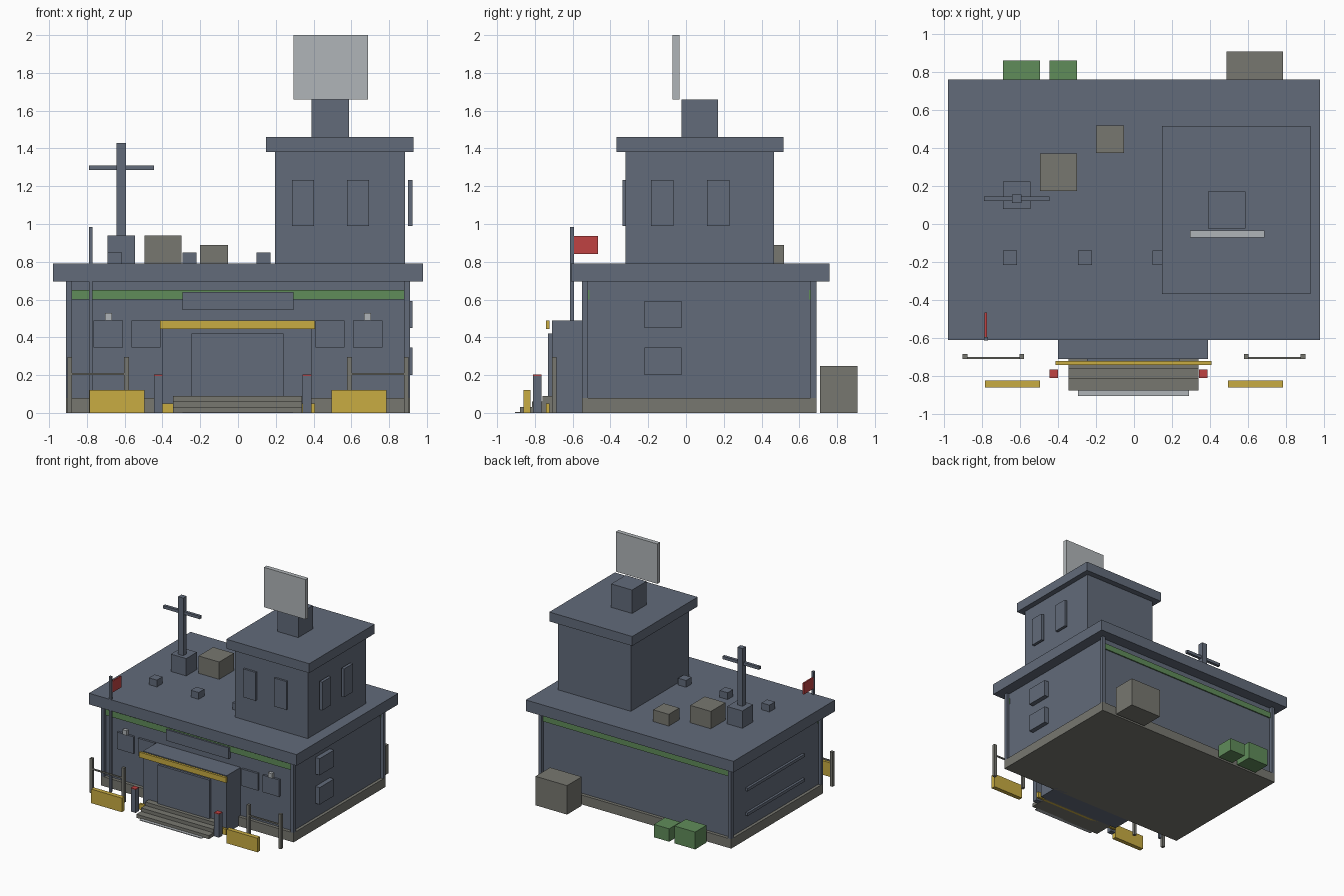
import bpy

if "Cube" in bpy.data.objects:
    bpy.data.objects.remove(bpy.data.objects["Cube"])


def material(name, rgb):
    """Flat material from 0-255 sRGB values, stored as linear."""
    def lin(c):
        c /= 255
        return c / 12.92 if c <= 0.04045 else ((c + 0.055) / 1.055) ** 2.4
    m = bpy.data.materials.new(name)
    m.diffuse_color = (*[lin(c) for c in rgb], 1)
    m.use_nodes = True
    m.node_tree.nodes["Principled BSDF"].inputs["Base Color"].default_value = m.diffuse_color
    return m


SLATE = material("slate_blue", (98, 107, 122))
STONE = material("stone_grey", (119, 119, 112))
YELLOW = material("yellow", (200, 172, 66))
GREEN = material("green", (96, 140, 90))
RED = material("red", (192, 66, 66))
LIGHT = material("light_grey", (176, 181, 184))


def box(name, mat, x, y, z):
    """Box from (min, max) ranges along each axis."""
    verts = [(a, b, c) for c in z for b in y for a in x]
    faces = [(0, 2, 3, 1), (4, 5, 7, 6), (0, 1, 5, 4),
             (2, 6, 7, 3), (0, 4, 6, 2), (1, 3, 7, 5)]
    mesh = bpy.data.meshes.new(name)
    mesh.from_pydata(verts, [], faces)
    mesh.materials.append(mat)
    ob = bpy.data.objects.new(name, mesh)
    bpy.context.collection.objects.link(ob)
    return ob


def flip(r, side):
    """Mirror an x range when side is -1."""
    return r if side > 0 else (-r[1], -r[0])


# Main building
box("foundation", STONE, (-.91, .91), (-.55, .69), (0, .08))
box("main_walls", SLATE, (-.885, .885), (-.522, .662), (.08, .70))
box("main_roof", SLATE, (-.98, .98), (-.61, .76), (.695, .79))
for y in ((-.55, -.52), (.66, .69)):
    for s in (-1, 1):
        box("corner_post", SLATE, flip((.88, .91), s), y, (.08, .70))
box("front_stripe", GREEN, (-.888, .888), (-.532, -.512), (.60, .65))
box("back_stripe", GREEN, (-.888, .888), (.652, .672), (.60, .65))
box("front_sign", SLATE, (-.295, .295), (-.548, -.52), (.545, .64))

# Windows, lamps, fences and barriers on both front sides
for s in (-1, 1):
    for x in ((.41, .565), (.61, .765)):
        box("front_window", SLATE, flip(x, s), (-.54, -.52), (.345, .49))
    box("wall_lamp", LIGHT, flip((.667, .705), s), (-.55, -.515), (.49, .53))
    for x in ((.578, .603), (.878, .903)):
        box("fence_post", STONE, flip(x, s), (-.71, -.685), (0, .295))
    box("fence_rail", STONE, flip((.58, .90), s), (-.71, -.70), (.20, .212))
    box("barrier", YELLOW, flip((.495, .785), s), (-.86, -.823), (0, .12))

# Side wall details: windows on the right, long rails on the left
for z in ((.20, .345), (.45, .592)):
    box("side_window", SLATE, (.88, .925), (-.22, -.025), z)
for z in ((.19, .215), (.40, .425)):
    box("side_rail", SLATE, (-.905, -.88), (-.31, .46), z)

# Entrance porch with door, trims and steps
box("porch", SLATE, (-.40, .39), (-.71, -.52), (0, .49))
box("door", SLATE, (-.247, .24), (-.73, -.70), (.08, .42))
for z in ((0, .05), (.445, .49)):
    box("porch_trim", YELLOW, (-.413, .407), (-.742, -.722), z)
for i, y in enumerate((-.878, -.815, -.76)):
    box("step", STONE, (-.345, .34), (y, -.70), (i * .03, i * .03 + .03))
box("door_mat", LIGHT, (-.295, .29), (-.905, -.87), (0, .006))
for x in (-.422, .365):
    box("bollard", SLATE, (x - .023, x + .023), (-.81, -.765), (0, .196))
    box("bollard_cap", RED, (x - .023, x + .023), (-.81, -.765), (.196, .203))

# Flag
box("flag_pole", SLATE, (-.79, -.77), (-.614, -.594), (0, .985))
box("flag", RED, (-.787, -.775), (-.60, -.467), (.84, .937))

# Tower with cap, windows, chimney and panel
box("tower", SLATE, (.195, .883), (-.32, .465), (.79, 1.385))
box("tower_roof", SLATE, (.147, .93), (-.368, .515), (1.38, 1.46))
for x in ((.285, .402), (.578, .693)):
    box("tower_front_window", SLATE, x, (-.337, -.315), (.99, 1.232))
for y in ((-.185, -.065), (.11, .23)):
    box("tower_side_window", SLATE, (.90, .925), y, (.99, 1.232))
box("tower_chimney", SLATE, (.39, .587), (-.025, .17), (1.46, 1.66))
box("tower_panel", LIGHT, (.295, .687), (-.072, -.035), (1.66, 2.0))

# Roof antenna
box("antenna_base", SLATE, (-.69, -.545), (.08, .225), (.79, .938))
box("antenna_mast", SLATE, (-.642, -.593), (.11, .155), (.938, 1.43))
box("antenna_bar", SLATE, (-.79, -.445), (.12, .145), (1.285, 1.31))

# Roof units and vents
box("large_roof_unit", STONE, (-.495, -.30), (.175, .372), (.79, .938))
box("small_roof_unit", STONE, (-.20, -.053), (.375, .518), (.79, .89))
for x in (-.69, -.295, .097):
    box("roof_vent", SLATE, (x, x + .075), (-.215, -.14), (.79, .848))

# Boxes behind the building
box("generator", STONE, (.487, .785), (.71, .908), (0, .247))
box("large_bin", GREEN, (-.69, -.495), (.71, .862), (0, .148))
box("small_bin", GREEN, (-.445, -.30), (.71, .862), (0, .11))
